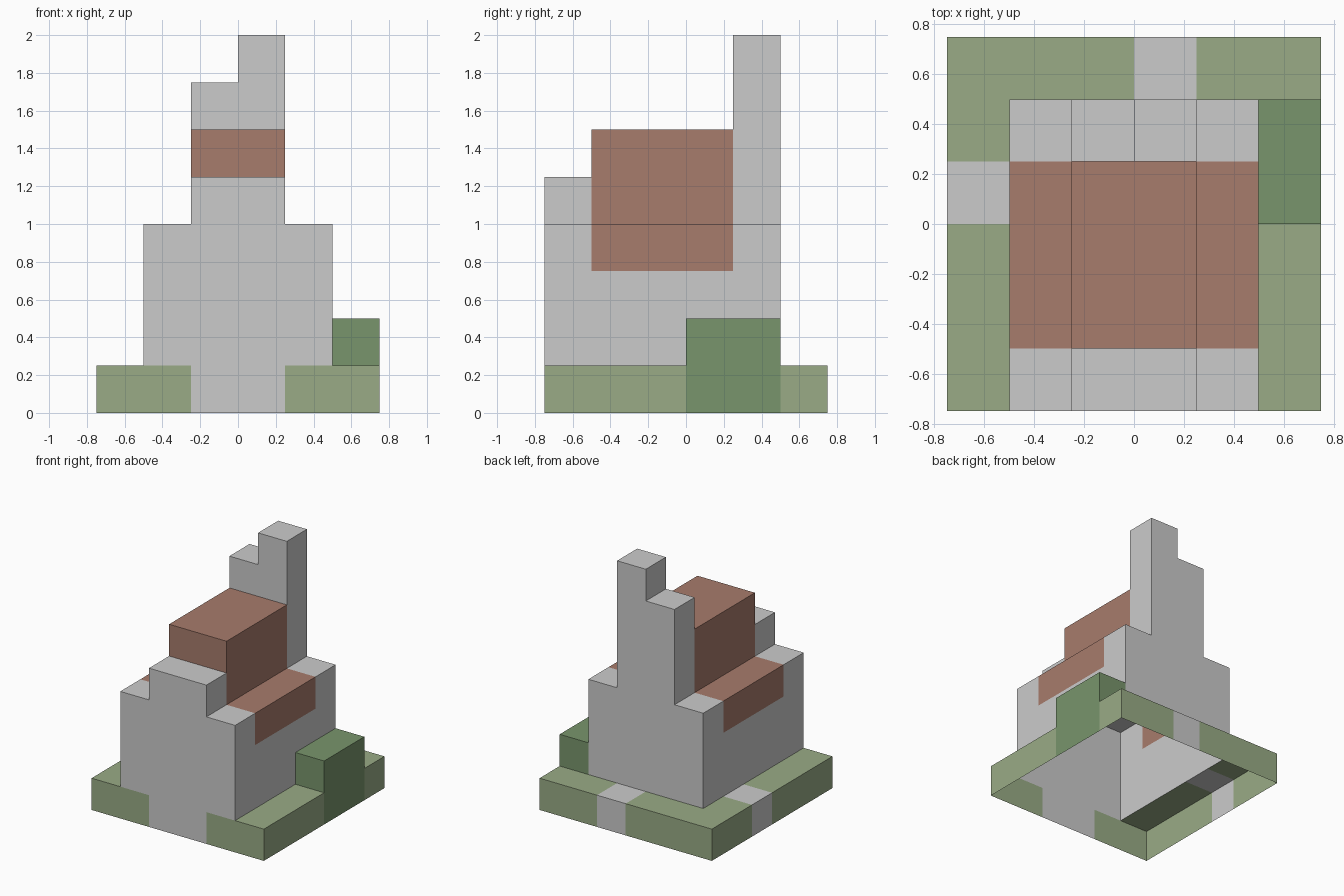
import bpy, bmesh
from mathutils import Vector

if "Cube" in bpy.data.objects:
    bpy.data.objects.remove(bpy.data.objects["Cube"])

U = 0.25                                  # edge of one block
ORIGIN = Vector((-0.75, -0.75, 0.0))
cells = {}                                # (i, j, k) -> part name


def block(part, x, y, z):
    """Fill a box of grid cells; later blocks replace earlier ones."""
    for i in range(*x):
        for j in range(*y):
            for k in range(*z):
                cells[i, j, k] = part


# Lawn layer and stone path tiles
block("lawn", (0, 6), (0, 6), (0, 1))
block("path_tiles", (0, 1), (3, 4), (0, 1))
block("path_tiles", (3, 4), (5, 6), (0, 1))

# Hedge on the right
block("hedge", (5, 6), (3, 5), (0, 2))

# House walls with low side aisles and a stepped front gable
block("house_walls", (1, 5), (1, 5), (0, 4))
block("house_walls", (1, 5), (0, 1), (1, 4))
block("house_walls", (2, 4), (0, 1), (0, 5))

# Stepped roof
block("roof", (1, 5), (1, 4), (3, 4))
block("roof", (2, 4), (1, 4), (4, 6))

# Rear tower with its raised corner
block("tower", (2, 4), (4, 5), (4, 7))
block("tower", (3, 4), (4, 5), (7, 8))

COLORS = {
    "lawn": (0.32, 0.41, 0.24, 1),
    "hedge": (0.19, 0.30, 0.15, 1),
    "roof": (0.39, 0.20, 0.15, 1),
}


def build(part):
    """Skin the exposed sides of a part; the underside stays open."""
    bm = bmesh.new()
    for c, name in cells.items():
        if name != part:
            continue
        for axis in range(3):
            for side in (0, 1):
                near = list(c)
                near[axis] += 2 * side - 1
                if tuple(near) in cells or near[2] < 0:
                    continue
                a, b = (axis + 1) % 3, (axis + 2) % 3
                quad = []
                for da, db in ((0, 0), (1, 0), (1, 1), (0, 1)):
                    p = Vector(c)
                    p[axis] += side
                    p[a] += da
                    p[b] += db
                    quad.append(bm.verts.new(ORIGIN + p * U))
                bm.faces.new(quad if side else quad[::-1])
    bmesh.ops.remove_doubles(bm, verts=bm.verts, dist=1e-4)
    mesh = bpy.data.meshes.new(part)
    bm.to_mesh(mesh)
    bm.free()
    if part in COLORS:
        mat = bpy.data.materials.new(part)
        mat.diffuse_color = COLORS[part]
        mat.use_nodes = True
        mat.node_tree.nodes["Principled BSDF"].inputs["Base Color"].default_value = mat.diffuse_color
        mesh.materials.append(mat)
    bpy.context.collection.objects.link(bpy.data.objects.new(part, mesh))


for part in sorted(set(cells.values())):
    build(part)
